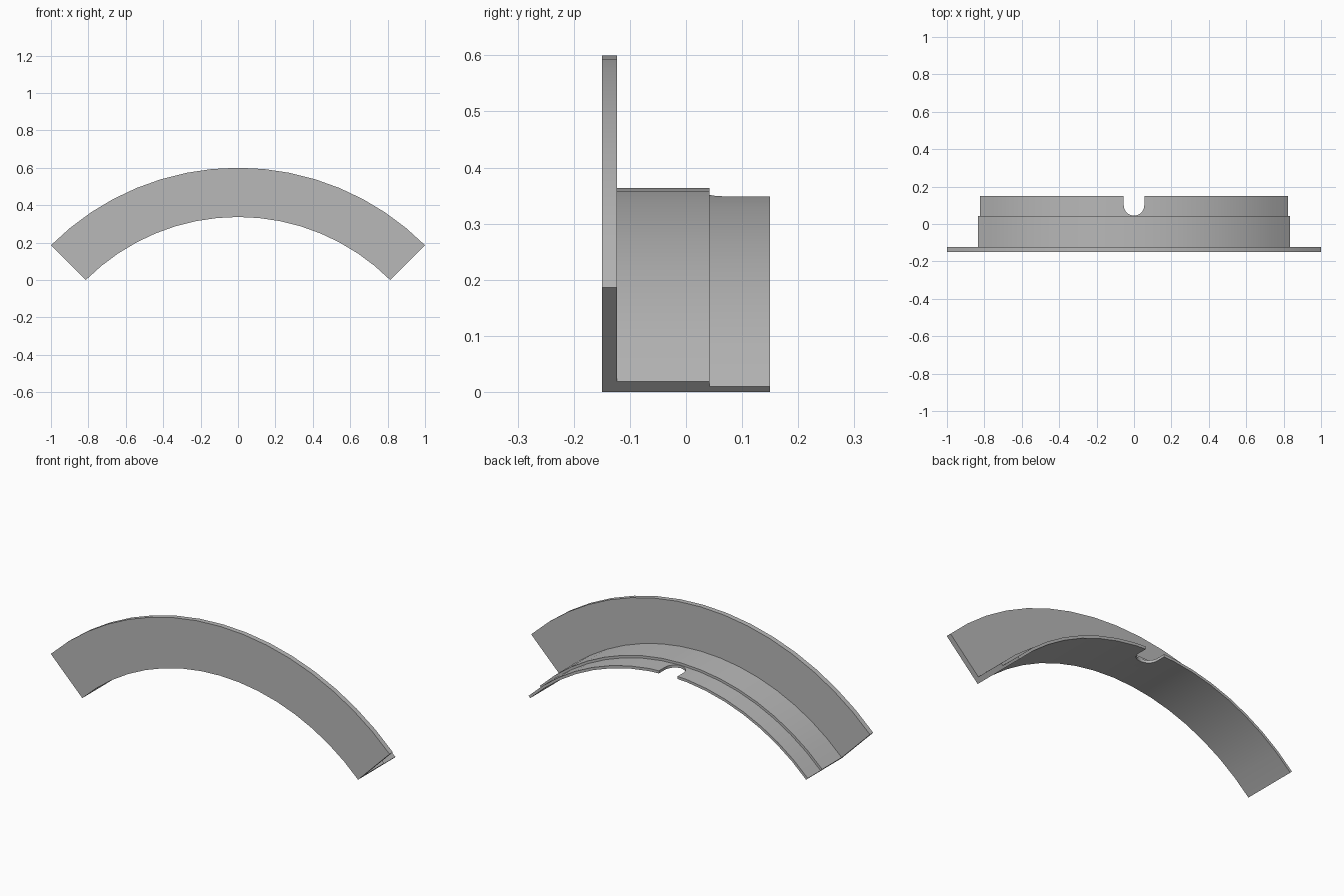
import bpy, bmesh
from math import sin, cos, pi, radians

cube = bpy.data.objects.get("Cube")
if cube:
    bpy.data.objects.remove(cube)

CENTRE_Z = -0.814     # arc axis height
BORE, BODY, LIP, FLANGE = 1.151, 1.178, 1.165, 1.4142
SEGMENTS = 16

grey = bpy.data.materials.new("plain_grey")
grey.use_nodes = True
colour = (0.48, 0.48, 0.48, 1)
grey.diffuse_color = colour
grey.node_tree.nodes["Principled BSDF"].inputs["Base Color"].default_value = colour


def finish(bm, name):
    bmesh.ops.recalc_face_normals(bm, faces=bm.faces)
    mesh = bpy.data.meshes.new(name)
    bm.to_mesh(mesh)
    bm.free()
    mesh.materials.append(grey)
    obj = bpy.data.objects.new(name, mesh)
    bpy.context.collection.objects.link(obj)
    return obj


# Quarter ring: flange, body and stepped rear lip swept as one section
section = [(BORE, -0.15), (FLANGE, -0.15), (FLANGE, -0.123), (BODY, -0.123),
           (BODY, 0.042), (LIP, 0.042), (LIP, 0.15), (BORE, 0.15)]
bm = bmesh.new()
rings = []
for i in range(SEGMENTS + 1):
    a = radians(-45 + 90 * i / SEGMENTS)
    rings.append([bm.verts.new((r * sin(a), y, CENTRE_Z + r * cos(a)))
                  for r, y in section])
n = len(section)
for a, b in zip(rings, rings[1:]):
    for j in range(n):
        k = (j + 1) % n
        bm.faces.new((a[j], a[k], b[k], b[j]))
bm.faces.new(rings[0])
bm.faces.new(rings[-1])
ring = finish(bm, "flanged_quarter_ring")

# Round-ended notch cutter for the rear lip
R = 0.055
outline = [(R, 0.3), (-R, 0.3)]
outline += [(-R * cos(pi * i / 16), 0.1 - R * sin(pi * i / 16)) for i in range(17)]
bm = bmesh.new()
base = bm.faces.new([bm.verts.new((x, y, 0.2)) for x, y in outline])
top = bmesh.ops.extrude_face_region(bm, geom=[base])["geom"]
bmesh.ops.translate(bm, vec=(0, 0, 0.3),
                    verts=[g for g in top if isinstance(g, bmesh.types.BMVert)])
cutter = finish(bm, "notch_cutter")
cutter.hide_render = True

# Cut the notch, then smooth the curved faces
cut = ring.modifiers.new("notch", "BOOLEAN")
cut.operation = "DIFFERENCE"
cut.solver = "EXACT"
cut.object = cutter
bpy.ops.object.select_all(action="DESELECT")
bpy.context.view_layer.objects.active = ring
ring.select_set(True)
bpy.ops.object.modifier_apply(modifier=cut.name)
bpy.data.objects.remove(cutter)
bpy.ops.object.shade_smooth_by_angle(angle=radians(30))
